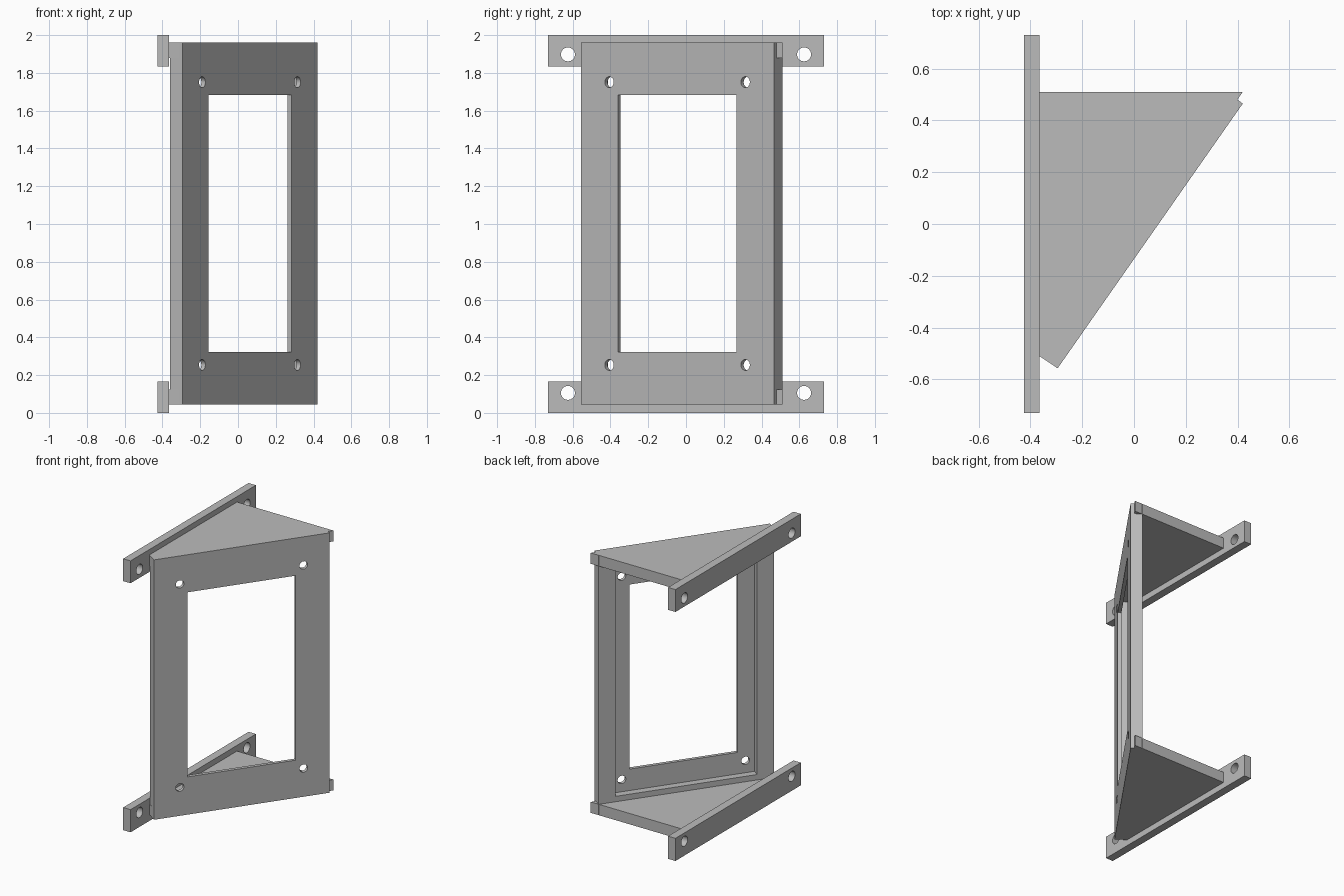
import bpy
import bmesh
from mathutils import Vector

cube = bpy.data.objects.get("Cube")
if cube:
    bpy.data.objects.remove(cube, do_unlink=True)

grey = bpy.data.materials.new("plain grey")
grey.use_nodes = True
grey.diffuse_color = (0.5, 0.5, 0.5, 1)
grey.node_tree.nodes["Principled BSDF"].inputs["Base Color"].default_value = (0.5, 0.5, 0.5, 1)

# Slanted panel frame: s runs along the face, t runs inward through it
START, END = Vector((-0.295, -0.557)), Vector((0.42, 0.465))
ALONG = (END - START).normalized()
INWARD = Vector((-ALONG.y, ALONG.x))
LENGTH = (END - START).length
THICK, LIP, RIM = 0.08, 0.026, 0.12
BOTTOM, TOP = 0.045, 1.96


def panel_point(s, t):
    return START + ALONG * s + INWARD * t


def finish(name, bm):
    bmesh.ops.recalc_face_normals(bm, faces=bm.faces)
    mesh = bpy.data.meshes.new(name)
    bm.to_mesh(mesh)
    bm.free()
    mesh.materials.append(grey)
    obj = bpy.data.objects.new(name, mesh)
    bpy.context.collection.objects.link(obj)
    return obj


def prism(name, outline, z0, z1):
    bm = bmesh.new()
    face = bm.faces.new([bm.verts.new((p[0], p[1], z0)) for p in outline])
    grown = bmesh.ops.extrude_face_region(bm, geom=[face])["geom"]
    verts = [v for v in grown if isinstance(v, bmesh.types.BMVert)]
    bmesh.ops.translate(bm, verts=verts, vec=(0, 0, z1 - z0))
    return finish(name, bm)


def panel_box(name, s0, s1, t0, t1, z0, z1):
    corners = [(s0, t0), (s1, t0), (s1, t1), (s0, t1)]
    return prism(name, [panel_point(s, t) for s, t in corners], z0, z1)


def hole_cutter(centre, axis, radius):
    bm = bmesh.new()
    bmesh.ops.create_cone(bm, cap_ends=True, segments=32, radius1=radius,
                          radius2=radius, depth=0.3)
    turn = Vector(axis).to_track_quat("Z", "Y")
    bmesh.ops.rotate(bm, verts=bm.verts, matrix=turn.to_matrix())
    bmesh.ops.translate(bm, verts=bm.verts, vec=centre)
    return finish("hole_cutter", bm)


def cut(obj, cutters):
    bpy.context.view_layer.objects.active = obj
    for cutter in cutters:
        cutter.hide_render = True
        mod = obj.modifiers.new("cut", "BOOLEAN")
        mod.operation, mod.solver, mod.object = "DIFFERENCE", "EXACT", cutter
        bpy.ops.object.modifier_apply(modifier=mod.name)
        bpy.data.objects.remove(cutter, do_unlink=True)
    bpy.ops.object.select_all(action="DESELECT")
    obj.select_set(True)
    bpy.ops.object.shade_smooth_by_angle()


# Panel with a recessed back, a window and four screw holes
panel = panel_box("front_panel", 0, LENGTH, 0, THICK, BOTTOM, TOP)
recess = panel_box("recess_cutter", RIM, LENGTH - RIM, LIP, 0.2, BOTTOM + RIM, TOP - RIM)
window = panel_box("window_cutter", 0.24, LENGTH - 0.24, -0.1, 0.2, 0.323, 1.683)
screw_holes = []
for s in (0.184, LENGTH - 0.184):
    for z in (0.254, 1.751):
        spot = panel_point(s, 0)
        screw_holes.append(hole_cutter((spot.x, spot.y, z), (*INWARD, 0), 0.029))
cut(panel, [recess, window] + screw_holes)

# Triangular shelves and the mounting bars behind them
shelf = [(-0.365, 0.51), (-0.365, -0.51), panel_point(0, LIP),
         panel_point(LENGTH, LIP), (0.42, 0.51)]
bar = [(-0.425, -0.73), (-0.365, -0.73), (-0.365, 0.73), (-0.425, 0.73)]
levels = (("lower", BOTTOM, 0, 0.106), ("upper", TOP - THICK, 1.835, 1.898))
for level, shelf_z, bar_z, hole_z in levels:
    prism(level + "_shelf", shelf, shelf_z, shelf_z + THICK)
    rail = prism(level + "_mounting_bar", bar, bar_z, bar_z + 0.167 if bar_z == 0 else 2)
    cut(rail, [hole_cutter((-0.395, y, hole_z), (1, 0, 0), 0.037)
               for y in (-0.625, 0.625)])
